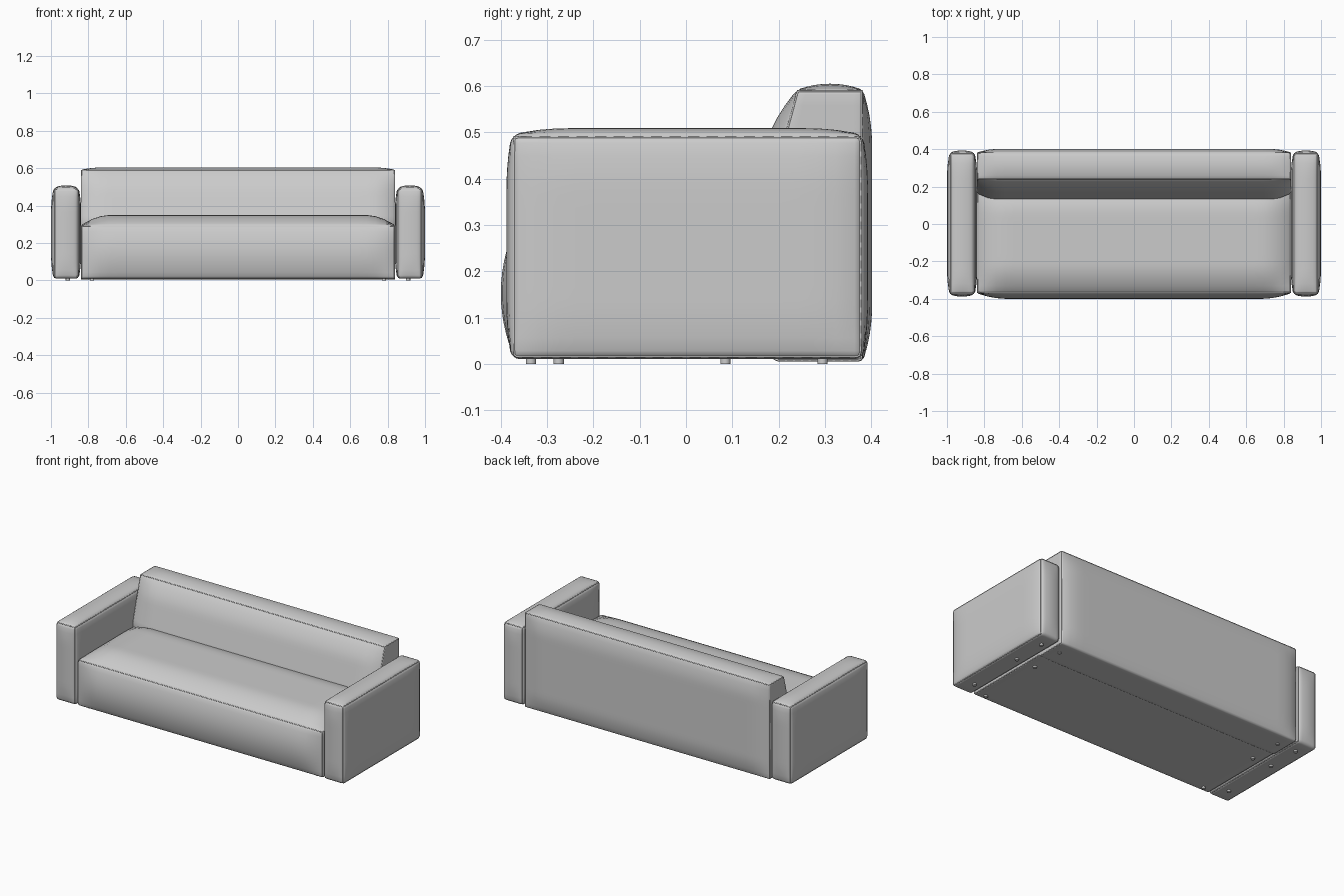
import bpy, bmesh
from mathutils import Vector

if "Cube" in bpy.data.objects:
    bpy.data.objects.remove(bpy.data.objects["Cube"])


def lerp(a, b, t):
    return a + (b - a) * t


def polyline_y(points, z):
    """y of a (y, z) polyline at height z"""
    for (y0, z0), (y1, z1) in zip(points, points[1:]):
        if z <= z1:
            return lerp(y0, y1, (z - z0) / (z1 - z0))
    return points[-1][0]


def puff(s, size, reach):
    """0 at the seam, 1 once well inside the panel"""
    d = min(s, size - s) / min(reach, size / 2)
    return 1 - (1 - min(max(d, 0), 1)) ** 2


def stops(size, r, n):
    """grid lines, tight next to the rounded edges"""
    inner = [r + (size - 2 * r) * i / n for i in range(n + 1)]
    return [0, r * 0.5] + inner + [size - r * 0.5, size]


def cushion(name, x0, x1, front, back, r, bulge, reach=0.12, n=(24, 16, 16)):
    """Upholstered block: front and back are (y, z) lines from bottom to top,
    bulge maps (axis, side) to how far that panel swells."""
    zb, zt = front[0][1], front[-1][1]
    size = (x1 - x0, back[0][0] - front[0][0], zt - zb)

    def place(p):
        q = Vector([min(max(p[i], r), size[i] - r) for i in range(3)])
        d = Vector(p) - q
        s = q + d.normalized() * r
        z = zb + s.z
        v = Vector((x0 + s.x,
                    lerp(polyline_y(front, z), polyline_y(back, z), s.y / size[1]), z))
        for (axis, side), amount in bulge.items():
            if abs(p[axis] - side * size[axis]) < 1e-7:
                k = amount
                for o in range(3):
                    if o != axis:
                        k *= puff(p[o], size[o], reach)
                v[axis] += k if side else -k
        return v

    # six panels
    bm = bmesh.new()
    lines = [stops(size[i], r, n[i]) for i in range(3)]
    for axis in range(3):
        a, b = (axis + 1) % 3, (axis + 2) % 3
        for side in (0, 1):
            grid = []
            for u in lines[a]:
                row = []
                for w in lines[b]:
                    p = [0, 0, 0]
                    p[axis], p[a], p[b] = side * size[axis], u, w
                    row.append(bm.verts.new(place(p)))
                grid.append(row)
            for i in range(len(grid) - 1):
                for j in range(len(grid[0]) - 1):
                    bm.faces.new((grid[i][j], grid[i + 1][j],
                                  grid[i + 1][j + 1], grid[i][j + 1]))
    bmesh.ops.remove_doubles(bm, verts=bm.verts, dist=1e-5)
    bmesh.ops.recalc_face_normals(bm, faces=bm.faces)
    for f in bm.faces:
        f.smooth = True
    me = bpy.data.meshes.new(name)
    bm.to_mesh(me)
    bm.free()
    bpy.context.collection.objects.link(bpy.data.objects.new(name, me))

    # seam piping: loops round both end panels and along the top edges
    cu = bpy.data.curves.new(name + "_piping", 'CURVE')
    cu.dimensions = '3D'
    cu.bevel_depth = 0.0025
    cu.bevel_resolution = 1
    X, Y, Z = size
    paths = []
    for x in (0, X):
        loop = [(x, y, 0) for y in lines[1]] + [(x, Y, z) for z in lines[2][1:]]
        loop += [(x, y, Z) for y in reversed(lines[1][:-1])]
        loop += [(x, 0, z) for z in reversed(lines[2][1:-1])]
        paths.append((loop, True))
    for y in (0, Y):
        paths.append(([(x, y, Z) for x in lines[0]], False))
    for pts, closed in paths:
        sp = cu.splines.new('POLY')
        sp.points.add(len(pts) - 1)
        for pt, p in zip(sp.points, pts):
            pt.co = (*place(p), 1)
        sp.use_cyclic_u = closed
    bpy.context.collection.objects.link(bpy.data.objects.new(name + "_piping", cu))


# seat
cushion("seat", -0.84, 0.84,
        [(-0.37, 0.01), (-0.37, 0.295)], [(0.21, 0.01), (0.21, 0.295)], 0.012,
        {(2, 1): 0.055, (1, 0): 0.03}, reach=0.16, n=(36, 20, 12))

# backrest with a sloping front
cushion("backrest", -0.84, 0.84,
        [(0.19, 0.005), (0.165, 0.32), (0.24, 0.592)],
        [(0.382, 0.005), (0.382, 0.592)], 0.01,
        {(2, 1): 0.013, (1, 0): 0.035, (1, 1): 0.02}, n=(36, 10, 24))

# arms
for side, label in ((-1, "left"), (1, "right")):
    xa, xb = sorted((side * 0.852, side * 0.986))
    cushion(label + "_arm", xa, xb,
            [(-0.377, 0.01), (-0.377, 0.495)], [(0.382, 0.01), (0.382, 0.495)], 0.018,
            {(0, 0): 0.013, (0, 1): 0.013, (2, 1): 0.014,
             (1, 0): 0.011, (1, 1): 0.011}, n=(8, 18, 16))

# small round feet
feet = [(0.91, -0.275), (0.91, 0.085), (0.91, 0.295),
        (0.78, -0.335), (0.78, 0.085), (0.78, 0.295)]
for x, y in feet:
    for side in (-1, 1):
        bpy.ops.mesh.primitive_cylinder_add(vertices=20, radius=0.011, depth=0.014,
                                            location=(side * x, y, 0.007))
        bpy.context.object.name = "foot"
        bpy.ops.object.shade_smooth_by_angle()
